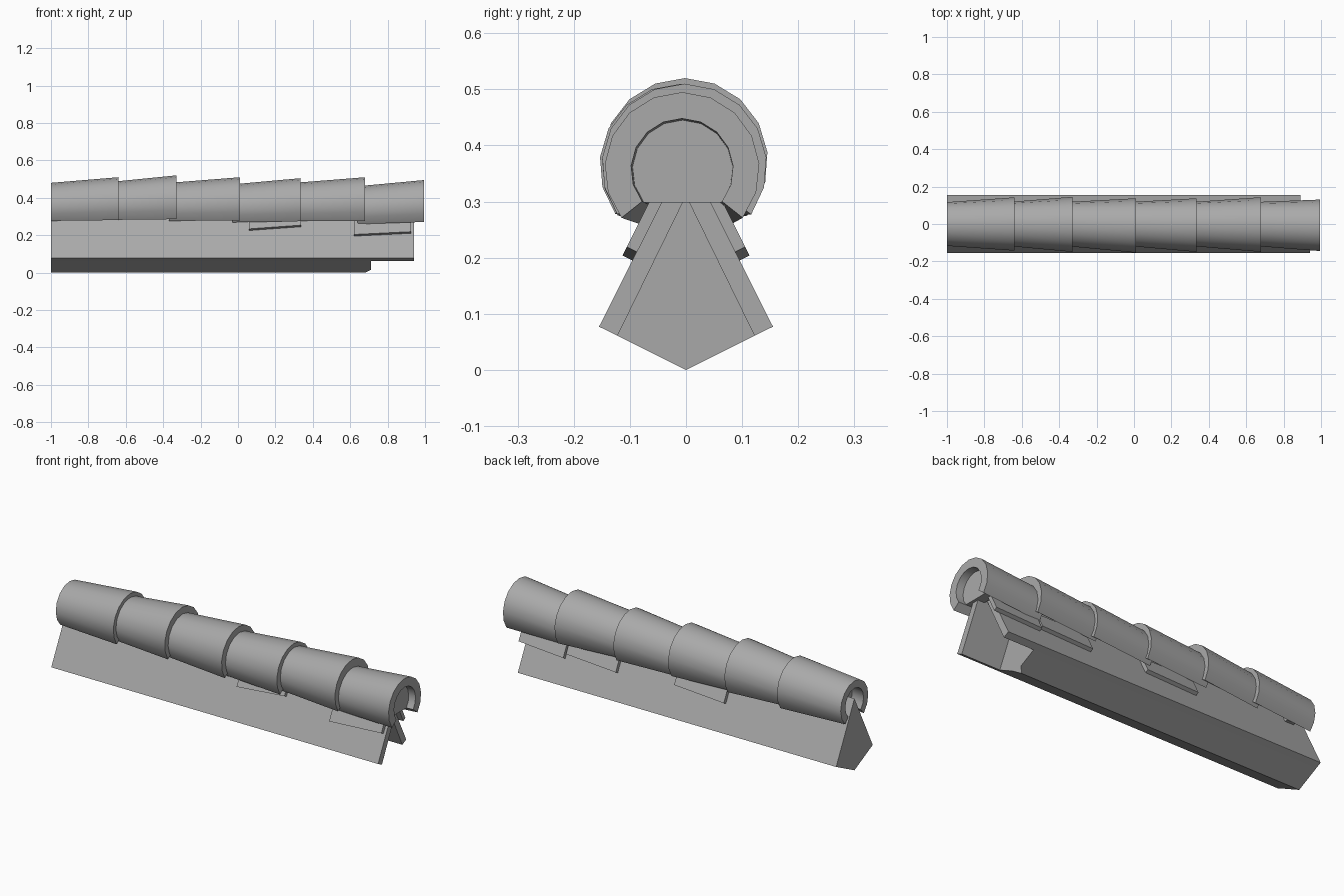
import bpy, bmesh, math

cube = bpy.data.objects.get("Cube")
if cube:
    bpy.data.objects.remove(cube)

stone = bpy.data.materials.new("grey_clay")
stone.use_nodes = True
GREY = (0.4, 0.4, 0.4, 1)
stone.diffuse_color = GREY
stone.node_tree.nodes["Principled BSDF"].inputs["Base Color"].default_value = GREY


def loft(name, sections, smooth=False):
    """Skin a solid through rings of points that share one vertex count."""
    bm = bmesh.new()
    rings = [[bm.verts.new(p) for p in ring] for ring in sections]
    n = len(rings[0])
    for a, b in zip(rings, rings[1:]):
        for i in range(n):
            j = (i + 1) % n
            bm.faces.new((a[i], a[j], b[j], b[i]))
    bm.faces.new(rings[0][::-1])
    bm.faces.new(rings[-1])
    bmesh.ops.recalc_face_normals(bm, faces=bm.faces)
    mesh = bpy.data.meshes.new(name)
    bm.to_mesh(mesh)
    bm.free()
    mesh.materials.append(stone)
    obj = bpy.data.objects.new(name, mesh)
    bpy.context.collection.objects.link(obj)
    if smooth:
        bpy.ops.object.select_all(action='DESELECT')
        obj.select_set(True)
        bpy.context.view_layer.objects.active = obj
        bpy.ops.object.shade_smooth_by_angle(angle=math.radians(35))
    return obj


def arc(x, y, z, r, ratio=1.0):
    """Arc open at the bottom, its ends level at a fixed drop below the centre."""
    low = math.asin(0.086 / r)
    span = math.pi + 2 * low
    return [(x, y + ratio * r * math.cos(-low + span * i / 12),
             z + ratio * r * math.sin(-low + span * i / 12)) for i in range(13)]


def tile_section(x, y, z, r):
    return arc(x, y, z, r) + arc(x, y, z, r, 0.66)[::-1]


# Overlapping ridge tiles: start x, end x, narrow top, wide top, wide radius, wide y
tiles = [
    (-1.0, -0.64, 0.48, 0.51, 0.143, 0.0),
    (-0.68, -0.33, 0.485, 0.52, 0.148, -0.002),
    (-0.37, 0.01, 0.48, 0.51, 0.146, -0.008),
    (-0.03, 0.335, 0.472, 0.505, 0.144, -0.006),
    (0.3, 0.68, 0.48, 0.51, 0.147, -0.003),
    (0.64, 0.995, 0.462, 0.495, 0.138, -0.007),
]
for k, (x0, x1, top0, top1, r, y) in enumerate(tiles):
    loft(f"ridge_tile_{k + 1}", [tile_section(x0, 0, top0 - 0.117, 0.117),
                                 tile_section(x1, y, top1 - r, r)], True)

# Plugs closing the hollow at both ends
loft("right_plug", [arc(x, -0.006, 0.358, 0.135, 0.69) for x in (0.9, 0.955)])
loft("left_plug", [arc(x, 0, 0.364, 0.118, 0.69) for x in (-0.93, -0.88)])

# Sloping walls, the front one longer than the back one
TOP, INNER_TOP = 0.385, 0.31
for name, side, end in (("front_wall", -1, 0.94), ("back_wall", 1, 0.89)):
    loft(name, [[(x, 0, TOP), (x, side * 0.155, 0.077),
                 (x, side * 0.122, 0.061), (x, 0, INNER_TOP)] for x in (-1, end)])

# Core between the walls, with a chamfered nose along its bottom edge
def core(x, nose):
    return [(x, 0, INNER_TOP), (x, 0.122, 0.061), (x, 0.03, 0.015), (nose, 0, 0),
            (x, -0.03, 0.015), (x, -0.122, 0.061)]

loft("wedge_core", [core(-1, -1), core(0.71, 0.68)])

# Mortar slabs lying on the slopes: side, start x, end x, start and end bottom heights
slabs = [
    (-1, 0.06, 0.337, 0.225, 0.245),
    (-1, 0.62, 0.925, 0.195, 0.21),
    (1, 0.65, 0.92, 0.195, 0.21),
    (1, 0.34, 0.64, 0.2, 0.215),
    (1, -0.3, 0.0, 0.205, 0.22),
]


def slab_section(x, side, low):
    def point(z, out):
        return (x, side * ((TOP - z) / 2 + out * 0.9), z + out * 0.45)
    return [point(low, 0), point(low, 0.02), point(0.3, 0.02), point(0.3, 0)]


for k, (side, x0, x1, low0, low1) in enumerate(slabs):
    loft(f"mortar_slab_{k + 1}", [slab_section(x0, side, low0), slab_section(x1, side, low1)])
